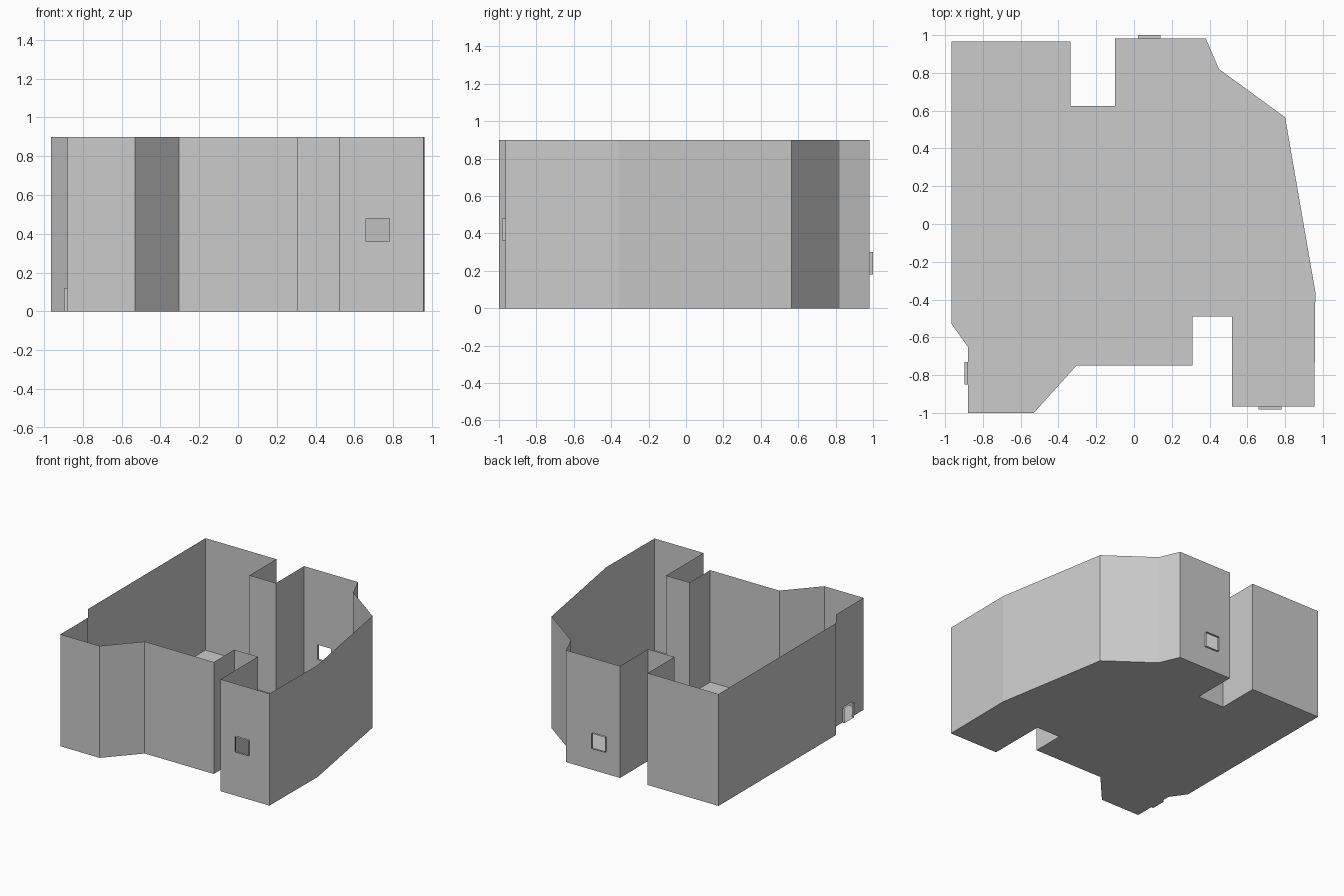
import bpy, bmesh
from mathutils import Vector

if "Cube" in bpy.data.objects:
    bpy.data.objects.remove(bpy.data.objects["Cube"])

HEIGHT = 0.9
DEPTH = 0.018

# floor plan outline, counter-clockwise from above
PLAN = [(-0.965, 0.965), (-0.965, -0.53), (-0.88, -0.65), (-0.88, -1.0),
        (-0.53, -1.0), (-0.305, -0.75), (0.31, -0.75), (0.31, -0.49),
        (0.52, -0.49), (0.52, -0.965), (0.955, -0.965), (0.96, -0.36),
        (0.80, 0.565), (0.45, 0.82), (0.38, 0.982), (-0.10, 0.982),
        (-0.10, 0.625), (-0.335, 0.625), (-0.335, 0.965)]

# openings: wall index -> (distance along wall start, end, bottom, top)
OPENINGS = {2: (0.08, 0.20, 0.0, 0.12),
            9: (0.14, 0.26, 0.36, 0.48),
            14: (0.24, 0.36, 0.18, 0.30)}


def make_object(name, bm):
    bmesh.ops.remove_doubles(bm, verts=bm.verts, dist=0.0001)
    mesh = bpy.data.meshes.new(name)
    bm.to_mesh(mesh)
    bm.free()
    obj = bpy.data.objects.new(name, mesh)
    bpy.context.collection.objects.link(obj)
    return obj


def quad(bm, pts):
    bm.faces.new([bm.verts.new(p) for p in pts])


# floor
bm = bmesh.new()
bm.faces.new([bm.verts.new((x, y, 0)) for x, y in PLAN])
make_object("floor", bm)

# walls, and the projecting reveals around each opening
walls = bmesh.new()
reveals = bmesh.new()
for i, start in enumerate(PLAN):
    a = Vector((*start, 0))
    b = Vector((*PLAN[(i + 1) % len(PLAN)], 0))
    along = (b - a).normalized()
    out = Vector((along.y, -along.x, 0))
    length = (b - a).length

    def at(s, z, d=0):
        return a + along * s + out * d + Vector((0, 0, z))

    def panel(s0, s1, z0, z1):
        if s1 - s0 > 0.001 and z1 - z0 > 0.001:
            quad(walls, [at(s0, z0), at(s1, z0), at(s1, z1), at(s0, z1)])

    if i not in OPENINGS:
        panel(0, length, 0, HEIGHT)
        continue
    s0, s1, z0, z1 = OPENINGS[i]
    panel(0, s0, 0, HEIGHT)
    panel(s1, length, 0, HEIGHT)
    panel(s0, s1, 0, z0)
    panel(s0, s1, z1, HEIGHT)
    ring = [(s0, z0), (s1, z0), (s1, z1), (s0, z1)]
    for k in range(4):
        p, q = ring[k], ring[(k + 1) % 4]
        quad(reveals, [at(*p), at(*p, DEPTH), at(*q, DEPTH), at(*q)])

make_object("walls", walls)
make_object("opening_reveals", reveals)
